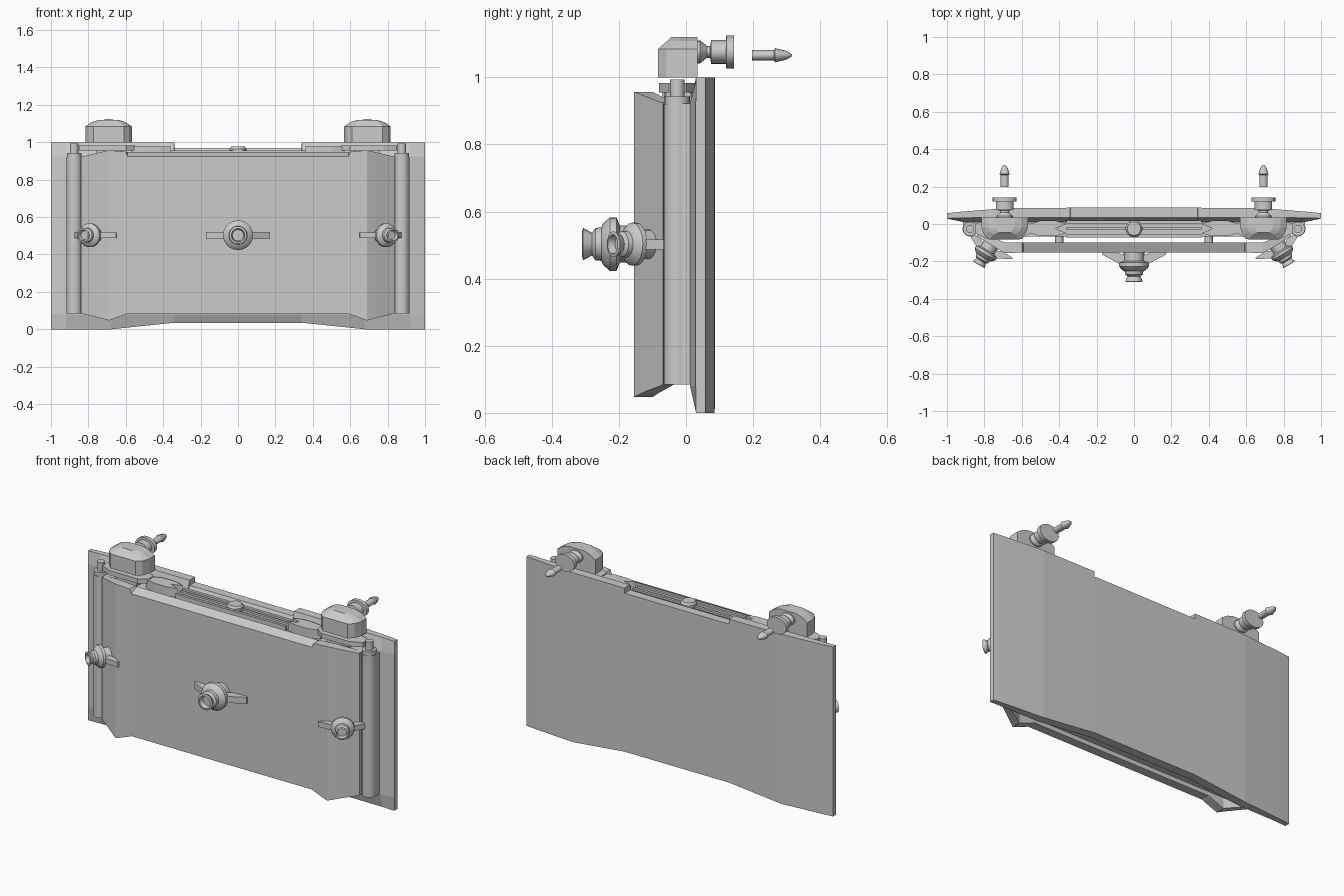
import bpy, bmesh, math
from mathutils import Matrix, Vector

if "Cube" in bpy.data.objects:
    bpy.data.objects.remove(bpy.data.objects["Cube"])


def finish(name, bm, smooth=False):
    bmesh.ops.remove_doubles(bm, verts=bm.verts, dist=1e-5)
    bmesh.ops.recalc_face_normals(bm, faces=bm.faces)
    me = bpy.data.meshes.new(name)
    bm.to_mesh(me)
    bm.free()
    ob = bpy.data.objects.new(name, me)
    bpy.context.collection.objects.link(ob)
    if smooth:
        bpy.ops.object.select_all(action='DESELECT')
        ob.select_set(True)
        bpy.context.view_layer.objects.active = ob
        bpy.ops.object.shade_smooth_by_angle(angle=math.radians(35))
    return ob


def loft(name, rings, smooth=False):
    """Skin a list of equal-length point rings and cap both ends."""
    bm = bmesh.new()
    vs = [[bm.verts.new(p) for p in r] for r in rings]
    n = len(vs[0])
    for a, b in zip(vs, vs[1:]):
        for i in range(n):
            j = (i + 1) % n
            bm.faces.new((a[i], a[j], b[j], b[i]))
    bm.faces.new(vs[0])
    bm.faces.new(vs[-1])
    return finish(name, bm, smooth)


def lathe(name, prof, mat, n=20):
    """Spin (radius, height) pairs about local z, then place with mat."""
    rings = [[mat @ Vector((r * math.cos(2 * math.pi * k / n),
                            r * math.sin(2 * math.pi * k / n), h))
              for k in range(n)] for r, h in prof]
    return loft(name, rings, True)


def prism(name, pts, z0, z1):
    return loft(name, [[(x, y, z) for x, y in pts] for z in (z0, z1)])


def box(name, x0, x1, y0, y1, z0, z1):
    return prism(name, [(x0, y0), (x1, y0), (x1, y1), (x0, y1)], z0, z1)


def mirrored(half):
    """Mirror a list of stations (x first) to the negative side."""
    return [(-s[0],) + tuple(s[1:]) for s in reversed(half)] + half


# Back panel: bevelled front rim, tapered ends, notched top
# stations: x, back y, rim y, inner y, bottom z, top z
back = mirrored([(0.34, .087, .035, .012, .035, .97), (0.341, .087, .035, .012, .035, 1.0),
                 (0.68, .085, .035, .012, .0, 1.0), (0.92, .066, .033, .012, .0, 1.0),
                 (1.0, .058, .03, .029, .0, 1.0)])
loft("back_panel", [[(x, b, z0), (x, b, z1), (x, r, z1), (x, i, .925),
                     (x, i, .08), (x, r, z0)] for x, b, r, i, z0, z1 in back])

# Front panel: flat centre, slanted sides, sloped top edge
# stations: x, front y, back y, bottom z, front top z, back top z
front = mirrored([(0.34, -.152, -.1, .085, .925, .948), (0.59, -.152, -.1, .085, .925, .948),
                  (0.60, -.153, -.1, .08, .95, .95), (0.69, -.155, -.1, .047, .957, .957),
                  (0.735, -.13, -.08, .06, .947, .947),
                  (0.84, -.066, -.035, .085, .922, .922)])
loft("front_panel", [[(x, f, z0), (x, f, zf), (x, b, zb), (x, b, z0)]
                     for x, f, b, z0, zf, zb in front])

# Inner core and slotted rail along its top
box("core", -.84, .84, -.068, .015, .085, .925)
for i, y in enumerate((-.063, -.024, .012)):
    box(f"top_rail_{i}", -.36, .36, y - .008, y + .008, .92, .955)
lathe("centre_button", [(.045, .92), (.045, .965), (.036, .977)],
      Matrix.Translation((0, -.025, 0)))

NUT = [(.055, 0), (.055, .045), (.08, .055), (.08, .075), (.062, .095), (.05, .1),
       (.048, .118), (.034, .128), (.048, .155), (.036, .158), (.03, .13)]


def wing_nut(name, x, y, angle, s):
    """Flared knob with two flat wings, axis pointing to the front."""
    m = (Matrix.Translation((x, y, .503)) @ Matrix.Rotation(angle, 4, 'Z')
         @ Matrix.Rotation(math.pi / 2, 4, 'X') @ Matrix.Scale(s, 4))
    lathe(name + "_knob", NUT, m)
    for d in (-1, 1):
        wing = [(.04, .02), (.09, .0), (.17, .0), (.17, .012), (.06, .07)]
        loft(name + "_wing", [[m @ Vector((d * a, h, b)) for a, b in wing]
                              for h in (-.02, .018)])


wing_nut("centre_nut", 0, -.152, 0, 1)

ALONG_Y = Matrix.Rotation(-math.pi / 2, 4, 'X')
for s in (-1, 1):
    side = "left" if s < 0 else "right"
    wing_nut(side + "_nut", s * .765, -.11, s * math.radians(31), .8)

    # End column with cap and pin
    post = Matrix.Translation((s * .876, -.026, 0))
    lathe(side + "_column", [(.041, .085), (.041, .92)], post)
    lathe(side + "_column_cap", [(.038, .918), (.038, .943)], post)
    lathe(side + "_column_pin", [(.022, .94), (.022, .993)], post)
    box(side + "_column_web", *sorted((s * .83, s * .915)), -.03, .015, .085, .922)

    # Latch plates on the top edge
    prism(side + "_latch", [(s * a, b) for a, b in (
        (.36, .0), (.42, .018), (.5, .018), (.57, -.005), (.57, -.045),
        (.5, -.065), (.42, -.065), (.36, -.05), (.42, -.024))], .922, .978)
    prism(side + "_top_plate", [(s * a, b) for a, b in (
        (.55, -.045), (.6, -.08), (.78, -.08), (.85, -.05), (.85, .0),
        (.78, .025), (.6, .025), (.55, .0))], .955, .983)
    box(side + "_plate_support", *sorted((s * .62, s * .76)), -.06, .015, .92, .956)

    # Spacer pin between core and front panel
    lathe(side + "_spacer", [(.022, -.105), (.022, -.06)],
          Matrix.Translation((s * .4, 0, .88)) @ ALONG_Y, 12)

    # Floating head block with stepped, chamfered top
    cx = s * .692
    rings = []
    for w, f, z in ((.124, -.083, 1.0), (.124, -.083, 1.085),
                    (.09, -.057, 1.108), (.05, -.045, 1.12)):
        rings.append([(cx + a, b, z) for a, b in (
            (-w, .035), (-w, -.02), (-w * .88, f * .7), (-w * .66, f),
            (w * .66, f), (w * .88, f * .7), (w, -.02), (w, .035))])
    loft(side + "_head", rings)

    # Oval nozzle behind the head and detached pointed bolt
    oval = Matrix.Diagonal((1.3, 1, 1, 1))
    lathe(side + "_nozzle", [(.034, .03), (.034, .042), (.018, .062), (.018, .072),
                             (.036, .075), (.036, .119), (.049, .12), (.049, .143)],
          Matrix.Translation((cx, 0, 1.076)) @ oval @ ALONG_Y)
    lathe(side + "_bolt", [(.016, .197), (.016, .262), (.021, .266), (.013, .3),
                           (.003, .316)],
          Matrix.Translation((cx, 0, 1.066)) @ oval @ ALONG_Y, 16)
